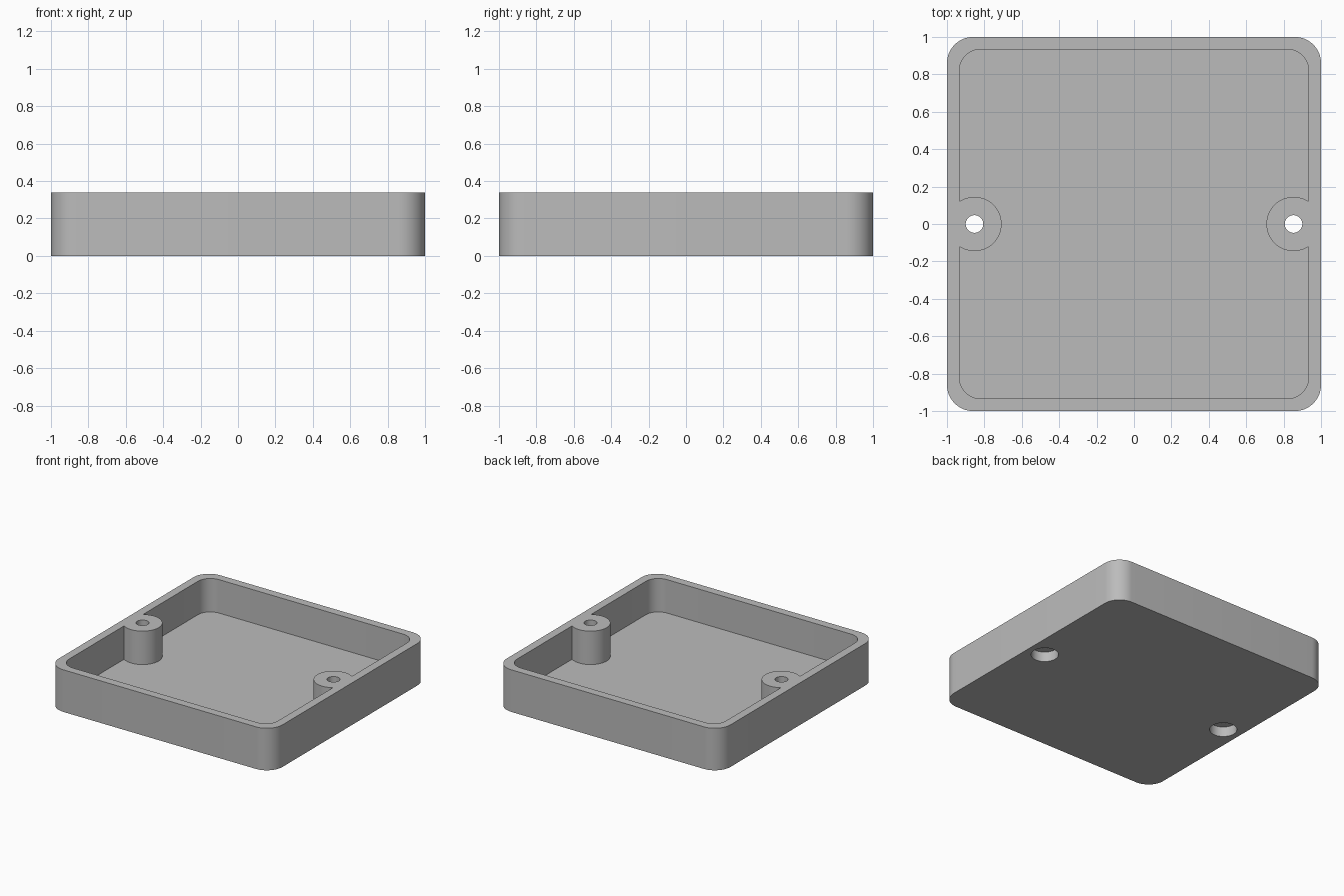
import bpy
import bmesh
from math import cos, sin, pi, radians

HEIGHT = 0.34
FLOOR = 0.07
WALL = 0.067
BOSS_X = 0.853
BOSS_R = 0.145

if "Cube" in bpy.data.objects:
    bpy.data.objects.remove(bpy.data.objects["Cube"], do_unlink=True)

grey = bpy.data.materials.new("plain grey")
grey.use_nodes = True
colour = (0.5, 0.5, 0.5, 1)
grey.diffuse_color = colour
grey.node_tree.nodes["Principled BSDF"].inputs["Base Color"].default_value = colour


def prism(name, outline, z0, z1):
    """Extrude a closed outline between two heights."""
    bm = bmesh.new()
    base = bm.faces.new([bm.verts.new((x, y, z0)) for x, y in outline])
    top = bmesh.ops.extrude_face_region(bm, geom=[base])["geom"]
    verts = [v for v in top if isinstance(v, bmesh.types.BMVert)]
    bmesh.ops.translate(bm, verts=verts, vec=(0, 0, z1 - z0))
    bmesh.ops.recalc_face_normals(bm, faces=bm.faces)
    mesh = bpy.data.meshes.new(name)
    bm.to_mesh(mesh)
    bm.free()
    mesh.materials.append(grey)
    obj = bpy.data.objects.new(name, mesh)
    bpy.context.collection.objects.link(obj)
    return obj


def rounded_square(half, radius, steps=12):
    points = []
    for corner, (sx, sy) in enumerate([(1, 1), (-1, 1), (-1, -1), (1, -1)]):
        for i in range(steps + 1):
            a = (corner + i / steps) * pi / 2
            points.append((sx * (half - radius) + radius * cos(a),
                           sy * (half - radius) + radius * sin(a)))
    return points


def circle(cx, radius, steps=64):
    return [(cx + radius * cos(2 * pi * i / steps), radius * sin(2 * pi * i / steps))
            for i in range(steps)]


def cut(target, cutter):
    """Subtract the cutter from the target, then discard the cutter."""
    cutter.hide_render = True
    mod = target.modifiers.new("cut", "BOOLEAN")
    mod.operation = "DIFFERENCE"
    mod.solver = "EXACT"
    mod.object = cutter
    bpy.context.view_layer.objects.active = target
    bpy.ops.object.modifier_apply(modifier=mod.name)
    bpy.data.objects.remove(cutter, do_unlink=True)


# Solid tray block and the pocket that hollows it
tray = prism("tray", rounded_square(1, 0.14), 0, HEIGHT)
pocket = prism("pocket_cutter", rounded_square(1 - WALL, 0.11), FLOOR, HEIGHT + 0.1)

# Screw posts are left standing by removing them from the pocket
for side in (-1, 1):
    cut(pocket, prism("post_cutter", circle(side * BOSS_X, BOSS_R), FLOOR - 0.05, HEIGHT + 0.2))
cut(tray, pocket)

# Screw holes with wide recesses underneath
for side in (-1, 1):
    cut(tray, prism("hole_cutter", circle(side * BOSS_X, 0.047), -0.1, HEIGHT + 0.1))
    cut(tray, prism("recess_cutter", circle(side * BOSS_X, 0.1), -0.1, 0.08))

# Smooth rounded walls, crisp rims
bpy.ops.object.select_all(action="DESELECT")
tray.select_set(True)
bpy.context.view_layer.objects.active = tray
bpy.ops.object.shade_smooth_by_angle(angle=radians(30))
